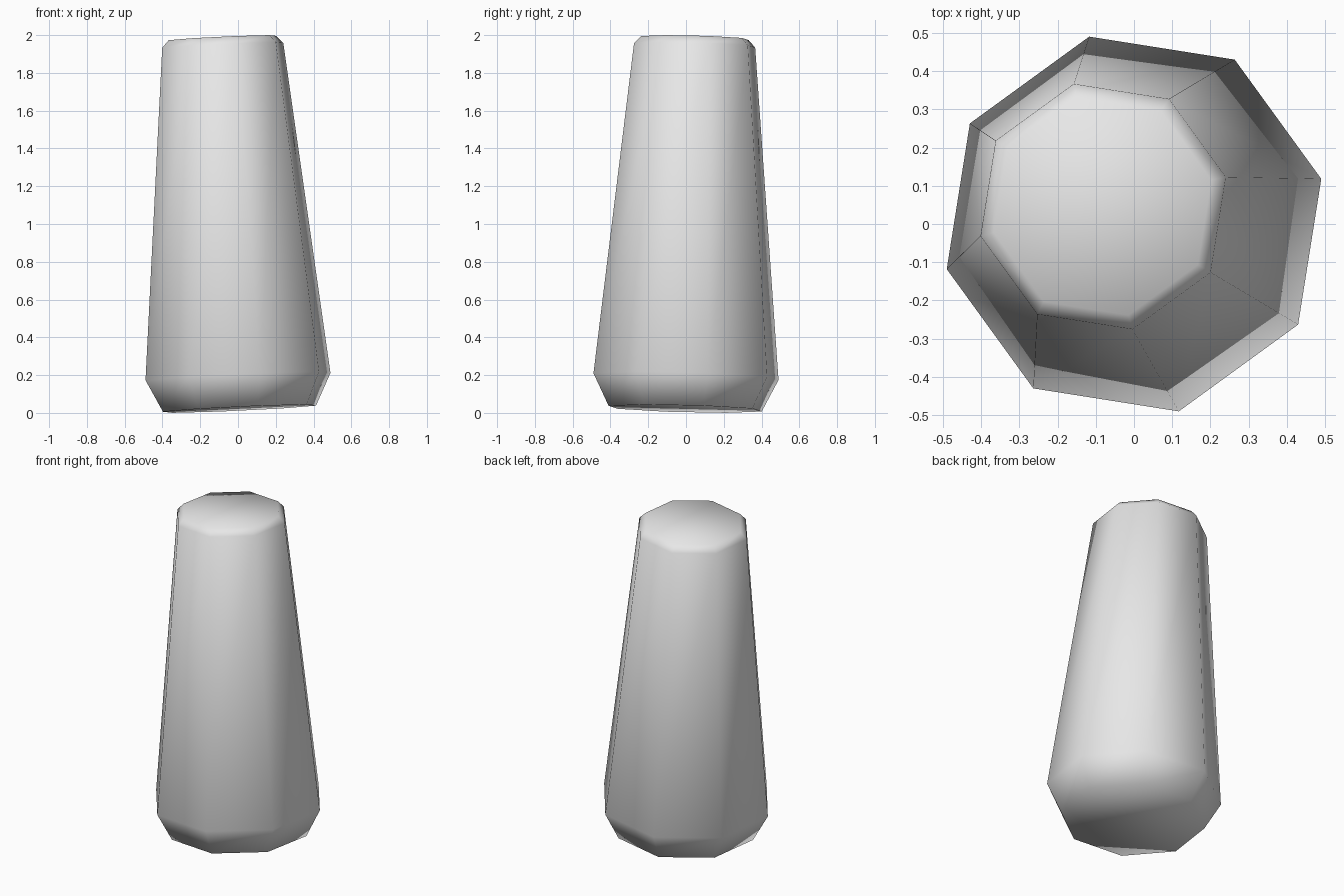
import bpy
import bmesh
from math import cos, sin, tau, radians
from mathutils import Vector

cube = bpy.data.objects.get("Cube")
if cube:
    bpy.data.objects.remove(cube, do_unlink=True)

# Single pale grey colour
grey = bpy.data.materials.new("pale_grey")
grey.use_nodes = True
colour = (0.8, 0.8, 0.8, 1)
grey.diffuse_color = colour
shader = next(n for n in grey.node_tree.nodes if n.type == "BSDF_PRINCIPLED")
shader.inputs["Base Color"].default_value = colour

# Profile of the post: radius and height along its own axis
SIDES = 8
TURN = radians(13.5)
profile = [(0.417, -0.17), (0.504, 0), (0.33, 1.756), (0.293, 1.795)]

# Eight-sided rings joined by side faces
bm = bmesh.new()
rings = []
for radius, height in profile:
    angles = [TURN + tau * i / SIDES for i in range(SIDES)]
    rings.append([bm.verts.new((radius * cos(a), radius * sin(a), height)) for a in angles])
for low, high in zip(rings, rings[1:]):
    for i in range(SIDES):
        j = (i + 1) % SIDES
        bm.faces.new((low[i], low[j], high[j], high[i]))

# Flat end caps
bm.faces.new(rings[-1])
bm.faces.new(rings[0][::-1])

# Smooth shading over the whole surface
for face in bm.faces:
    face.smooth = True

mesh = bpy.data.meshes.new("tapered_post")
bm.to_mesh(mesh)
bm.free()
mesh.materials.append(grey)

# The post leans slightly
post = bpy.data.objects.new("tapered_post", mesh)
lean = Vector((-0.046, 0.026, 1))
post.rotation_mode = "QUATERNION"
post.rotation_quaternion = Vector((0, 0, 1)).rotation_difference(lean)
post.location = (0, 0, 0.192)
bpy.context.collection.objects.link(post)
